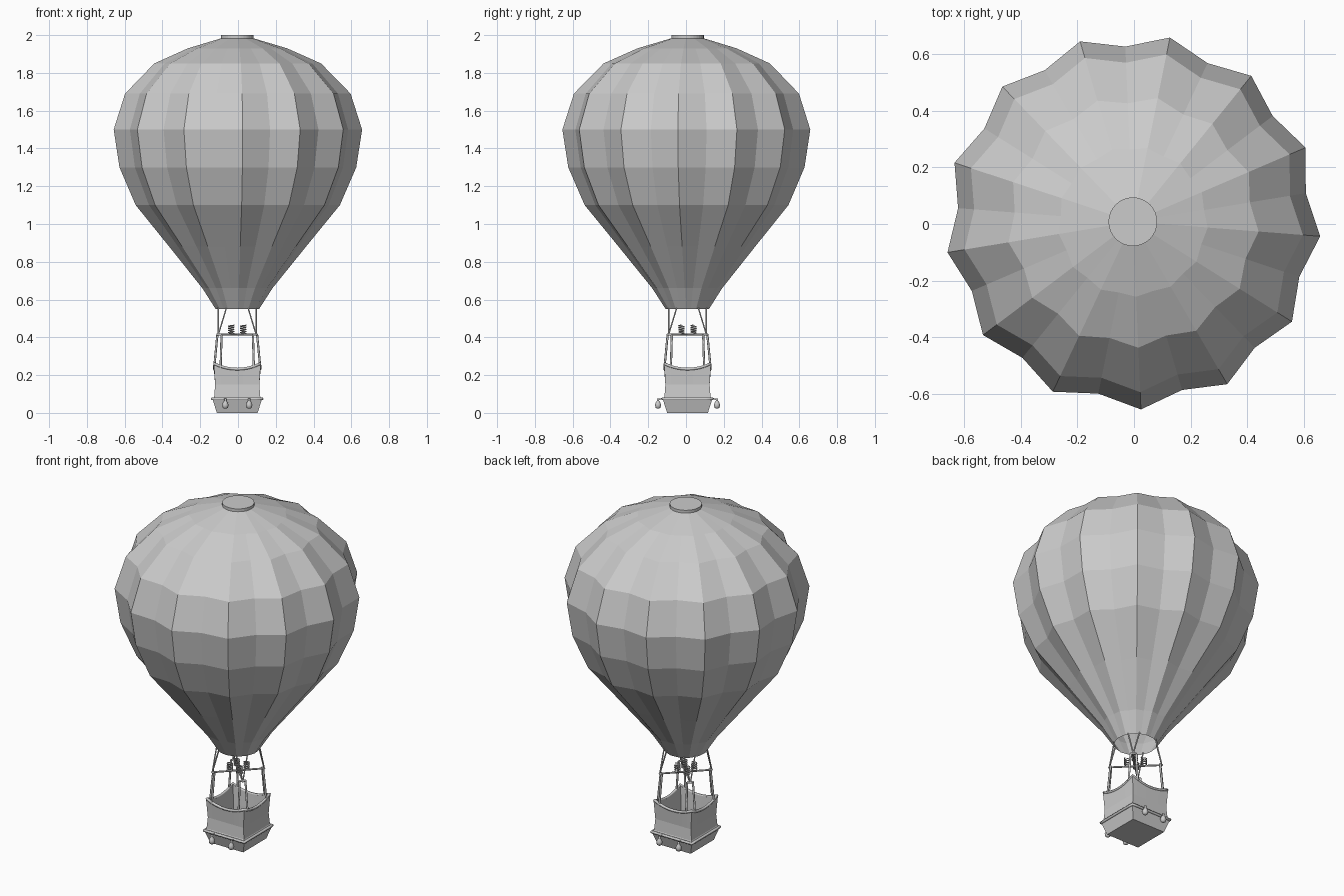
import bpy, bmesh
from math import sin, cos, pi, radians
from mathutils import Vector

cube = bpy.data.objects.get("Cube")
if cube:
    bpy.data.objects.remove(cube, do_unlink=True)

CENTRE = Vector((-0.004, 0.008, 0))
SIGNS = [(1, 1), (-1, 1), (-1, -1), (1, -1)]

grey = bpy.data.materials.new("light_grey")
grey.use_nodes = True
grey.diffuse_color = (0.6, 0.6, 0.6, 1)
grey.node_tree.nodes["Principled BSDF"].inputs["Base Color"].default_value = (0.6, 0.6, 0.6, 1)


def add_object(name, data):
    obj = bpy.data.objects.new(name, data)
    obj.location = CENTRE
    data.materials.append(grey)
    bpy.context.collection.objects.link(obj)
    return obj


def loft(name, rings, cap_start=False, cap_end=False, smooth=False):
    """Bridge a list of equal closed rings into a surface."""
    bm = bmesh.new()
    loops = [[bm.verts.new(p) for p in ring] for ring in rings]
    for low, high in zip(loops, loops[1:]):
        for i in range(len(low)):
            j = (i + 1) % len(low)
            bm.faces.new((low[i], low[j], high[j], high[i]))
    if cap_start:
        bm.faces.new(loops[0][::-1])
    if cap_end:
        bm.faces.new(loops[-1])
    for face in bm.faces:
        face.smooth = smooth
    mesh = bpy.data.meshes.new(name)
    bm.to_mesh(mesh)
    bm.free()
    return add_object(name, mesh)


def tube(name, paths, radius, closed=False):
    """Round bars that follow one or more point paths."""
    curve = bpy.data.curves.new(name, 'CURVE')
    curve.dimensions = '3D'
    curve.bevel_depth = radius
    curve.bevel_resolution = 1
    curve.use_fill_caps = True
    for path in paths:
        spline = curve.splines.new('POLY')
        spline.points.add(len(path) - 1)
        for point, co in zip(spline.points, path):
            point.co = (*co, 1)
        spline.use_cyclic_u = closed
    return add_object(name, curve)


def circle(radius, z, sides, x=0, y=0):
    return [(x + radius * cos(2 * pi * i / sides), y + radius * sin(2 * pi * i / sides), z)
            for i in range(sides)]


# Envelope: thirteen gores, ridges alternating with valleys
GORES = 13
PROFILE = [(0.55, 0.116, 0.98), (0.66, 0.187, 0.95), (0.88, 0.365, 0.935),
           (1.10, 0.545, 0.933), (1.30, 0.632, 0.933), (1.50, 0.663, 0.933),
           (1.69, 0.602, 0.933), (1.85, 0.445, 0.94), (1.93, 0.265, 0.96),
           (1.985, 0.08, 1)]


def gore_ring(z, radius, valley):
    ring = []
    for i in range(2 * GORES):
        angle = radians(-4.45) + pi * i / GORES
        r = radius * (valley if i % 2 else 1)
        ring.append((r * cos(angle), r * sin(angle), z))
    return ring


loft("envelope", [gore_ring(*row) for row in PROFILE])
loft("crown_cap", [circle(0.086, 1.982, 32), circle(0.086, 2.0, 32)], True, True)

# Basket: square shell with a dipped rim, a flared base and a hollow inside
STEPS = 8


def square_ring(half, z, dip=0):
    ring = []
    for (ax, ay), (bx, by) in zip(SIGNS, SIGNS[1:] + SIGNS[:1]):
        for k in range(STEPS):
            t = k / STEPS
            drop = dip * sin(pi * t) ** 0.8
            ring.append((half * (ax + (bx - ax) * t), half * (ay + (by - ay) * t), z - drop))
    return ring


loft("basket", [square_ring(0.108, 0), square_ring(0.13, 0.07), square_ring(0.122, 0.085),
                square_ring(0.117, 0.15), square_ring(0.124, 0.26, 0.028),
                square_ring(0.112, 0.26, 0.028), square_ring(0.106, 0.15),
                square_ring(0.1, 0.02)], True, True)
tube("basket_rim", [square_ring(0.12, 0.26, 0.028)], 0.008, True)
tube("basket_ledge", [square_ring(0.131, 0.074)], 0.008, True)

# Sandbags hanging off the ledge, two in front and two behind
BAG = [(0.022, 0.006), (0.028, 0.014), (0.042, 0.017), (0.056, 0.012), (0.066, 0.005), (0.076, 0.007)]
for side, word in ((-1, "front"), (1, "back")):
    for x, hand in ((-0.063, "right"), (0.063, "left")):
        loft(f"{word}_{hand}_sandbag",
             [circle(r, z, 10, x, side * 0.156) for z, r in BAG], True, True, True)
        tube(f"{word}_{hand}_sandbag_tie",
             [[(x, side * 0.13, 0.078), (x, side * 0.157, 0.07)]], 0.003)

# Uprights and ropes: a pair at every corner
FRAME_Z = 0.415
posts, ropes, joints = [], [], []
for sx, sy in SIGNS:
    posts.append([(sx * 0.122, sy * 0.088, 0.24), (sx * 0.105, sy * 0.083, FRAME_Z)])
    posts.append([(sx * 0.088, sy * 0.122, 0.24), (sx * 0.083, sy * 0.105, FRAME_Z)])
    joints.append([(sx * 0.105, sy * 0.083, FRAME_Z), (sx * 0.1, sy * 0.1, FRAME_Z),
                   (sx * 0.083, sy * 0.105, FRAME_Z)])
    ropes.append([(sx * 0.1, sy * 0.1, FRAME_Z), (sx * 0.1, sy * 0.056, 0.56)])
    ropes.append([(sx * 0.1, sy * 0.1, FRAME_Z), (sx * 0.056, sy * 0.1, 0.56)])
tube("uprights", posts, 0.006)
tube("corner_joints", joints, 0.006)
tube("ropes", ropes, 0.004)

# Burner: crossed bars carrying four coils
tube("burner_cross", [[(-0.1, -0.1, FRAME_Z), (0.1, 0.1, FRAME_Z)],
                      [(-0.1, 0.1, FRAME_Z), (0.1, -0.1, FRAME_Z)]], 0.005)
coils = []
for sx, sy in SIGNS:
    turns, per_turn = 4, 10
    coils.append([(sx * 0.032 + 0.015 * cos(2 * pi * k / per_turn),
                   sy * 0.032 + 0.015 * sin(2 * pi * k / per_turn),
                   FRAME_Z + 0.005 + 0.045 * k / (turns * per_turn))
                  for k in range(turns * per_turn + 1)])
tube("burner_coils", coils, 0.003)
